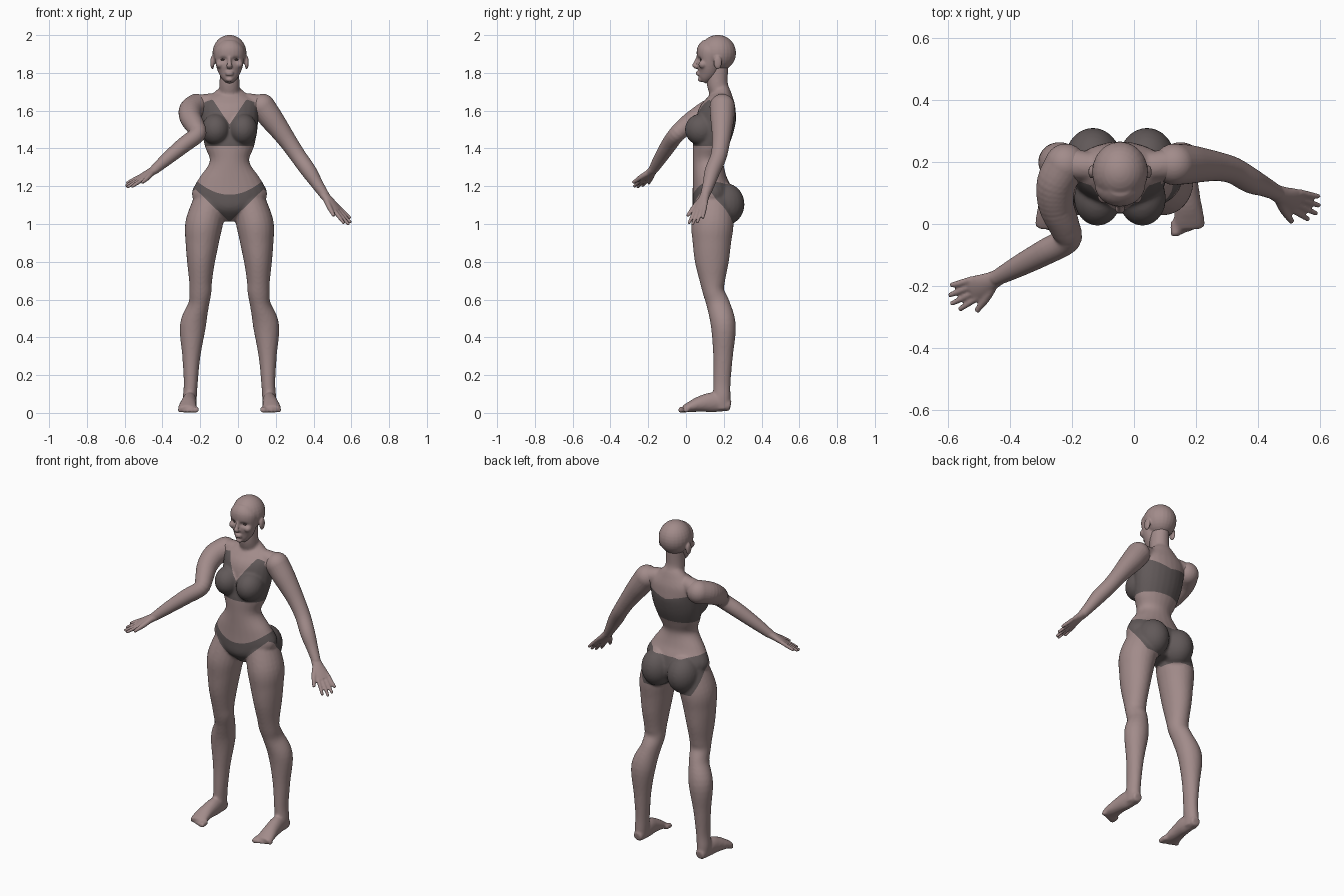
import bpy
import bmesh
from math import sin, cos, pi, exp
from mathutils import Vector, Matrix

cube = bpy.data.objects.get("Cube")
if cube:
    bpy.data.objects.remove(cube)

MIDLINE = -.045
SIDES = (1, -1)
X_AXIS = Vector((1, 0, 0))


def material(name, rgb):
    mat = bpy.data.materials.new(name)
    mat.use_nodes = True
    mat.diffuse_color = (*rgb, 1)
    mat.node_tree.nodes["Principled BSDF"].inputs["Base Color"].default_value = (*rgb, 1)
    return mat


skin = material("skin", (.36, .26, .255))
cloth = material("grey cloth", (.12, .10, .10))
eye_dark = material("dark eye", (.09, .06, .06))


def spline(keys, steps=5):
    """Smooth curve through rows of numbers."""
    rows = [Vector(k) for k in keys]
    padded = [rows[0]] + rows + [rows[-1]]
    out = []
    for a, b, c, d in zip(padded, padded[1:], padded[2:], padded[3:]):
        for i in range(steps):
            t = i / steps
            out.append(b + (c - a) * (t / 2) + (a * 2 - b * 5 + c * 4 - d) * (t * t / 2)
                       + (b * 3 - a - c * 3 + d) * (t ** 3 / 2))
    return out + [rows[-1]]


def tube(bm, keys, side=X_AXIS, sides=24):
    """Loft of ellipses: each key is x, y, z, half width, half depth."""
    pts = spline([k if len(k) == 5 else (*k, k[3]) for k in keys])
    centres = [Vector(p[:3]) for p in pts]
    rings = []
    for i, p in enumerate(pts):
        along = (centres[min(i + 1, len(pts) - 1)] - centres[max(i - 1, 0)]).normalized()
        u = (side - along * side.dot(along)).normalized()
        v = along.cross(u)
        rings.append([bm.verts.new(centres[i] + u * p[3] * cos(2 * pi * j / sides)
                                   + v * p[4] * sin(2 * pi * j / sides)) for j in range(sides)])
    for r, q in zip(rings, rings[1:]):
        for j in range(sides):
            k = (j + 1) % sides
            bm.faces.new((r[j], r[k], q[k], q[j]))
    bm.faces.new(rings[0][::-1])
    bm.faces.new(rings[-1])


def ball(bm, centre, radii):
    bmesh.ops.create_uvsphere(bm, u_segments=24, v_segments=16, radius=1,
                              matrix=Matrix.Translation(centre) @ Matrix.Diagonal((*radii, 1)))


def flip(keys, s):
    return [(k[0] * s, *k[1:]) for k in keys]


def bake(bm, name, voxel, smooth, mats, x=0):
    """Fuse the overlapping pieces into one smooth skin."""
    bmesh.ops.recalc_face_normals(bm, faces=bm.faces)
    mesh = bpy.data.meshes.new(name)
    bm.to_mesh(mesh)
    bm.free()
    obj = bpy.data.objects.new(name, mesh)
    bpy.context.collection.objects.link(obj)
    if voxel:
        fuse = obj.modifiers.new("fuse", 'REMESH')
        fuse.mode = 'VOXEL'
        fuse.voxel_size = voxel
        relax = obj.modifiers.new("relax", 'SMOOTH')
        relax.iterations = smooth
        graph = bpy.context.evaluated_depsgraph_get()
        fused = bpy.data.meshes.new_from_object(obj.evaluated_get(graph))
        obj.modifiers.clear()
        obj.data = fused
    obj.data.materials.clear()
    for m in mats:
        obj.data.materials.append(m)
    obj.data.shade_smooth()
    obj.location.x = x
    return obj


# Trunk, neck, shoulders, bust and seat
bm = bmesh.new()
tube(bm, [(0, .16, 1.02, .05, .06), (0, .15, 1.09, .16, .11), (0, .14, 1.16, .2, .108),
          (0, .125, 1.24, .163, .09), (0, .117, 1.33, .105, .081), (0, .127, 1.41, .13, .092),
          (0, .15, 1.5, .148, .102), (0, .165, 1.58, .153, .103), (0, .18, 1.64, .15, .082),
          (0, .185, 1.69, .09, .055), (0, .175, 1.72, .05, .045)])
tube(bm, [(0, .19, 1.64, .07, .06), (0, .177, 1.7, .056, .055),
          (0, .165, 1.75, .053, .056), (0, .165, 1.84, .05, .06)])
LEG = [(.1, .15, 1.12, .09, .1), (.135, .14, 1.0, .099, .112), (.145, .137, .9, .088, .102),
       (.151, .137, .8, .074, .09), (.153, .14, .7, .061, .068), (.154, .146, .64, .058, .057),
       (.164, .172, .57, .055, .062), (.194, .198, .46, .069, .066), (.202, .196, .3, .048, .052),
       (.205, .19, .16, .037, .046), (.21, .19, .08, .037, .046), (.21, .19, .02, .032, .045)]
FOOT = [(.21, .235, .035, .028, .026), (.211, .15, .055, .038, .052), (.217, .08, .048, .042, .043),
        (.222, .02, .031, .049, .028), (.223, -.015, .02, .046, .017)]
for s in SIDES:
    tube(bm, flip([(.02, .18, 1.645, .045), (.1, .185, 1.645, .047), (.18, .195, 1.625, .055)], s))
    ball(bm, (.072 * s, .082, 1.5), (.076, .088, .084))
    ball(bm, (.087 * s, .206, 1.105), (.091, .104, .112))
    tube(bm, flip(LEG, s))
    tube(bm, flip(FOOT, s))
    for i in range(5):
        x = .178 + .021 * i
        r = .016 if i == 0 else .012
        tip = .008 * i - .04
        tube(bm, flip([(x, .01, .02, r), (x, tip + .01, r, r), (x, tip, r, r * .8)], s))
body = bake(bm, "body", .0075, 6, (skin, cloth), MIDLINE)


# Two-piece outfit: cut its outline into the body and colour the inside
def mix(front, back, y):
    t = max(0, min(1, (y - .11) / .08))
    t = t * t * (3 - 2 * t)
    return front * (1 - t) + back * t


def outfit(p):
    x, y, z = abs(p.x), p.y, p.z
    bend = (x / .17) ** 2
    waistband = mix(1.155 + .07 * bend, 1.2 + .025 * bend, y)
    leg_line = 1.01 + .97 * x - 1.1 * max(0, y - .1)
    brief = min(waistband - z, z - max(leg_line, 1.0))
    neckline = mix(min(1.525 + 1.5 * x, 1.665), 1.56 + .25 * x, y)
    top = min(z - 1.412, neckline - z, .132 + .6 * max(0, 1.63 - z) - x)
    return max(brief, top)


bm = bmesh.new()
bm.from_mesh(body.data)
bmesh.ops.triangulate(bm, faces=bm.faces)
cuts = []
for e in list(bm.edges):
    a, b = outfit(e.verts[0].co), outfit(e.verts[1].co)
    if a * b < 0:
        cuts.append(bmesh.utils.edge_split(e, e.verts[0], a / (a - b))[1])
bmesh.ops.connect_verts(bm, verts=cuts)
for f in bm.faces:
    f.material_index = int(sum(outfit(v.co) for v in f.verts) > 0)
    f.smooth = True
bm.to_mesh(body.data)
bm.free()

# Head with jaw, nose, lips and ears
bm = bmesh.new()
ball(bm, (0, .168, 1.905), (.09, .097, .096))
tube(bm, [(0, .09, 1.752, .02, .018), (0, .1, 1.772, .04, .037), (0, .117, 1.81, .062, .058),
          (0, .125, 1.86, .076, .066), (0, .13, 1.92, .08, .072), (0, .14, 1.96, .05, .05)])
tube(bm, [(0, .066, 1.888, .009), (0, .05, 1.85, .011), (0, .046, 1.838, .016, .012),
          (0, .06, 1.828, .013, .01)])
for z in (1.792, 1.803):
    ball(bm, (0, .064, z), (.022, .012, .006))
ball(bm, (0, .078, 1.765), (.02, .016, .013))
for s in SIDES:
    ball(bm, (.091 * s, .168, 1.855), (.011, .022, .036))
    ball(bm, (.05 * s, .09, 1.845), (.022, .024, .022))
head = bake(bm, "head", .005, 3, (skin,), MIDLINE)
for v in head.data.vertices:
    if v.co.y < .13:
        dx, dz = (abs(v.co.x) - .034) / .019, (v.co.z - 1.871) / .012
        v.co.y += .013 * exp(-dx * dx - dz * dz)

# Eyes
bm = bmesh.new()
for s in SIDES:
    ball(bm, (.034 * s, .087, 1.87), (.014, .014, .007))
bake(bm, "eyes", 0, 0, (eye_dark,), MIDLINE)


# Arms with hands
def arm(name, path, tip, side):
    bm = bmesh.new()
    side = Vector(side)
    tube(bm, path, side)
    ball(bm, path[0][:3], [path[0][3]] * 3)
    wrist = Vector(path[-1][:3])
    reach = Vector(tip) - wrist
    along = reach.normalized()
    across = (side - along * side.dot(along)).normalized()

    def at(forward, sideways, *radii):
        return (*(wrist + reach * forward + across * sideways), *radii)

    tube(bm, [at(-.1, 0, .025, .022), at(.12, .002, .031, .021), at(.35, .003, .041, .017),
              at(.52, 0, .041, .012)], side)
    for i, length in enumerate((.92, 1, .96, .84)):
        tube(bm, [at(.42, .03 - .02 * i, .011), at(.68, .036 - .024 * i, .0105),
                  at(length, .042 - .028 * i, .008)], side, 12)
    tube(bm, [at(.1, .015, .016), at(.35, .045, .014), at(.64, .07, .009)], side, 12)
    bake(bm, name, .005, 3, (skin,))


arm("left_arm",
    [(.13, .192, 1.622, .067), (.175, .192, 1.56, .063), (.22, .19, 1.5, .055), (.27, .185, 1.43, .047),
     (.32, .172, 1.357, .043), (.375, .14, 1.28, .041), (.42, .12, 1.21, .032), (.46, .1, 1.15, .025)],
    (.595, .045, .998), (-.4, -1, -.4))
arm("right_arm",
    [(-.22, .192, 1.622, .067), (-.25, .13, 1.6, .064), (-.25, .06, 1.56, .058), (-.225, -.005, 1.515, .05),
     (-.215, -.05, 1.475, .044), (-.285, -.09, 1.42, .042), (-.37, -.135, 1.35, .035),
     (-.445, -.175, 1.285, .025)],
    (-.595, -.245, 1.195), (.2, -1, -.3))
